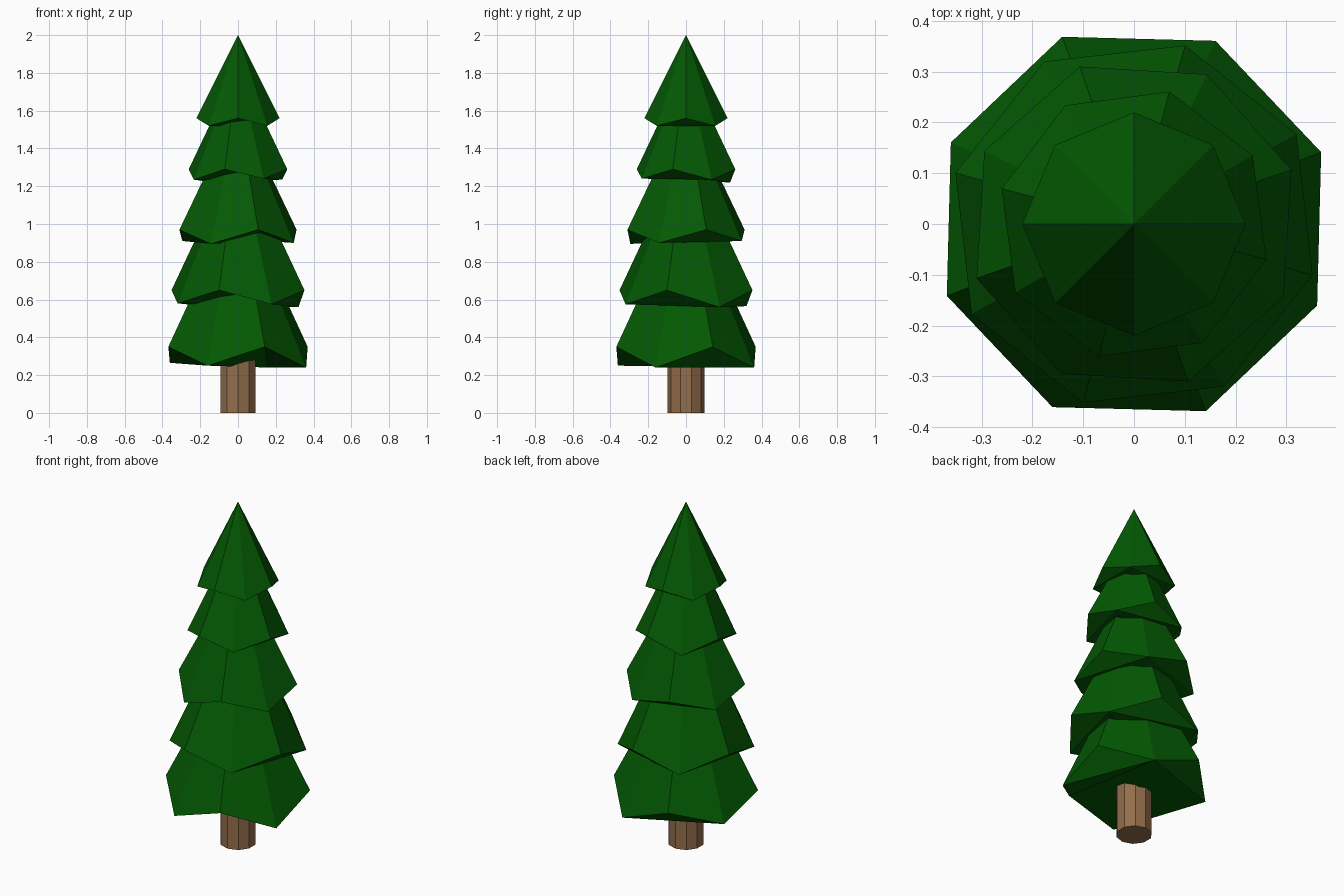
import bpy
import bmesh
from math import radians, cos, sin

cube = bpy.data.objects.get("Cube")
if cube:
    bpy.data.objects.remove(cube, do_unlink=True)


def make_material(name, color):
    mat = bpy.data.materials.new(name)
    mat.use_nodes = True
    mat.diffuse_color = color
    mat.node_tree.nodes["Principled BSDF"].inputs["Base Color"].default_value = color
    return mat


def finish(name, bm, mat):
    bmesh.ops.recalc_face_normals(bm, faces=bm.faces)
    mesh = bpy.data.meshes.new(name)
    bm.to_mesh(mesh)
    bm.free()
    mesh.materials.append(mat)
    obj = bpy.data.objects.new(name, mesh)
    bpy.context.collection.objects.link(obj)
    return obj


def ring(bm, radius, angle, heights):
    """Closed loop of points, one for each height."""
    step = 360 / len(heights)
    return [bm.verts.new((radius * cos(radians(angle + i * step)),
                          radius * sin(radians(angle + i * step)), z))
            for i, z in enumerate(heights)]


# Underside: flaps between the low corners, with the front flap left open
UNDERSIDE = [(1, 2, 3), (3, 4, 5), (1, 3, 5), (1, 5, 6), (1, 6, 7), (1, 7, 0)]


def foliage_tier(name, radius, angle, high, lows, apex, mat):
    """Eight-sided cone whose rim corners alternate between high and low."""
    bm = bmesh.new()
    heights = [z for low in lows for z in (high, low)]
    rim = ring(bm, radius, angle, heights)
    tip = bm.verts.new((0, 0, apex))
    for i, v in enumerate(rim):
        bm.faces.new((v, rim[(i + 1) % len(rim)], tip))
    for corners in UNDERSIDE:
        bm.faces.new([rim[i] for i in reversed(corners)])
    return finish(name, bm, mat)


green = make_material("needle green", (0.001, 0.1, 0.001, 1))
brown = make_material("bark brown", (0.29, 0.155, 0.072, 1))

# Trunk: ten-sided post
bm = bmesh.new()
bottom = ring(bm, 0.097, 90, [0] * 10)
top = ring(bm, 0.097, 90, [0.4] * 10)
for i in range(10):
    j = (i + 1) % 10
    bm.faces.new((bottom[i], bottom[j], top[j], top[i]))
bm.faces.new(bottom[::-1])
bm.faces.new(top)
finish("trunk", bm, brown)

# Foliage: name, radius, turn, high rim, low rim corners, apex
tiers = [
    ("foliage_bottom", 0.395, 21, 0.35, (0.24, 0.265, 0.25, 0.24), 1.15),
    ("foliage_lower", 0.366, -16, 0.65, (0.56, 0.565, 0.58, 0.575), 1.4),
    ("foliage_middle", 0.328, 19, 0.97, (0.91, 0.91, 0.895, 0.9), 1.62),
    ("foliage_upper", 0.27, -15, 1.29, (1.235, 1.22, 1.235, 1.24), 1.84),
    ("foliage_top", 0.22, 0, 1.56, (1.52,) * 4, 2.0),
]
for name, radius, angle, high, lows, apex in tiers:
    foliage_tier(name, radius, angle, high, lows, apex, green)
